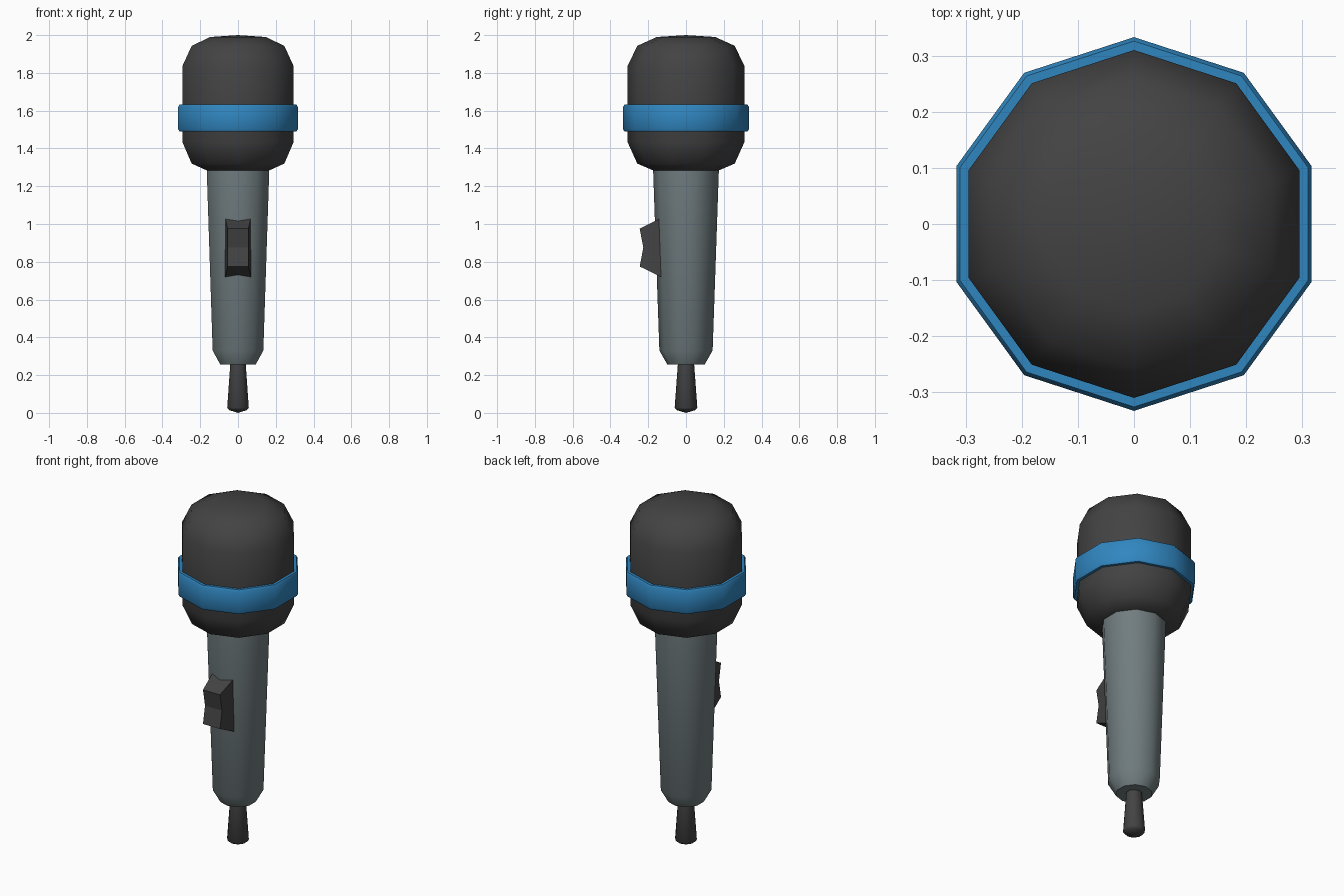
import bpy, bmesh, math

if "Cube" in bpy.data.objects:
    bpy.data.objects.remove(bpy.data.objects["Cube"])

SIDES = 10


def material(name, rgb):
    m = bpy.data.materials.new(name)
    m.diffuse_color = (*rgb, 1)
    m.use_nodes = True
    m.node_tree.nodes["Principled BSDF"].inputs["Base Color"].default_value = m.diffuse_color
    return m


DARK = material("charcoal", (0.056, 0.056, 0.056))
GREY = material("slate grey", (0.165, 0.205, 0.215))
BLUE = material("blue", (0.03, 0.24, 0.53))


def finish(name, bm, mat, angle):
    """Turn a bmesh into an object, smooth below the given edge angle."""
    bmesh.ops.recalc_face_normals(bm, faces=bm.faces)
    for f in bm.faces:
        f.smooth = angle > 0
    for e in bm.edges:
        e.smooth = e.calc_face_angle(0) < math.radians(angle)
    me = bpy.data.meshes.new(name)
    bm.to_mesh(me)
    bm.free()
    me.materials.append(mat)
    ob = bpy.data.objects.new(name, me)
    bpy.context.collection.objects.link(ob)
    return ob


def lathe(name, profile, mat, angle=50, closed=False):
    """Spin (radius, z) points round z; radius 0 makes a single pole."""
    bm = bmesh.new()
    rings = []
    for r, z in profile:
        if r == 0:
            rings.append([bm.verts.new((0, 0, z))] * SIDES)
            continue
        a = [math.pi / 2 + 2 * math.pi * i / SIDES for i in range(SIDES)]
        rings.append([bm.verts.new((r * math.cos(t), r * math.sin(t), z)) for t in a])
    pairs = list(zip(rings, rings[1:]))
    if closed:
        pairs.append((rings[-1], rings[0]))
    for lo, hi in pairs:
        for i in range(SIDES):
            j = (i + 1) % SIDES
            bm.faces.new(list(dict.fromkeys((lo[i], lo[j], hi[j], hi[i]))))
    return finish(name, bm, mat, angle)


# Head, trim band, handle and cable stub
lathe("head", [(0, 1.28), (0.165, 1.28), (0.258, 1.32), (0.31, 1.435), (0.31, 1.835),
               (0.258, 1.943), (0.155, 1.99), (0, 2.0)], DARK)
lathe("band", [(0.30, 1.49), (0.326, 1.49), (0.333, 1.502), (0.333, 1.62),
               (0.326, 1.632), (0.30, 1.632)], BLUE, 40, closed=True)
lathe("handle", [(0, 0.255), (0.098, 0.255), (0.141, 0.33), (0.174, 1.285), (0, 1.285)], GREY)
lathe("cable_stub", [(0, 0.005), (0.05, 0.015), (0.06, 0.028), (0.043, 0.26), (0, 0.26)], DARK, 45)
bpy.data.objects["cable_stub"].data.vertices[0].co.z = 0.0

# Rocker switch: side profile (half width, y, z), mirrored across x
profile = [(0.069, -0.125, 1.036), (0.055, -0.245, 0.975), (0.055, -0.226, 0.875),
           (0.055, -0.245, 0.775), (0.069, -0.125, 0.716), (0.069, -0.125, 0.875)]
bm = bmesh.new()
left, right = [[bm.verts.new((s * w, y, z)) for w, y, z in profile] for s in (-1, 1)]
n = len(profile)
for i in range(n):
    j = (i + 1) % n
    bm.faces.new((left[i], left[j], right[j], right[i]))
for side in (left, right):
    bm.faces.new((side[0], side[1], side[2], side[5]))
    bm.faces.new((side[5], side[2], side[3], side[4]))
finish("switch", bm, DARK, 0)
